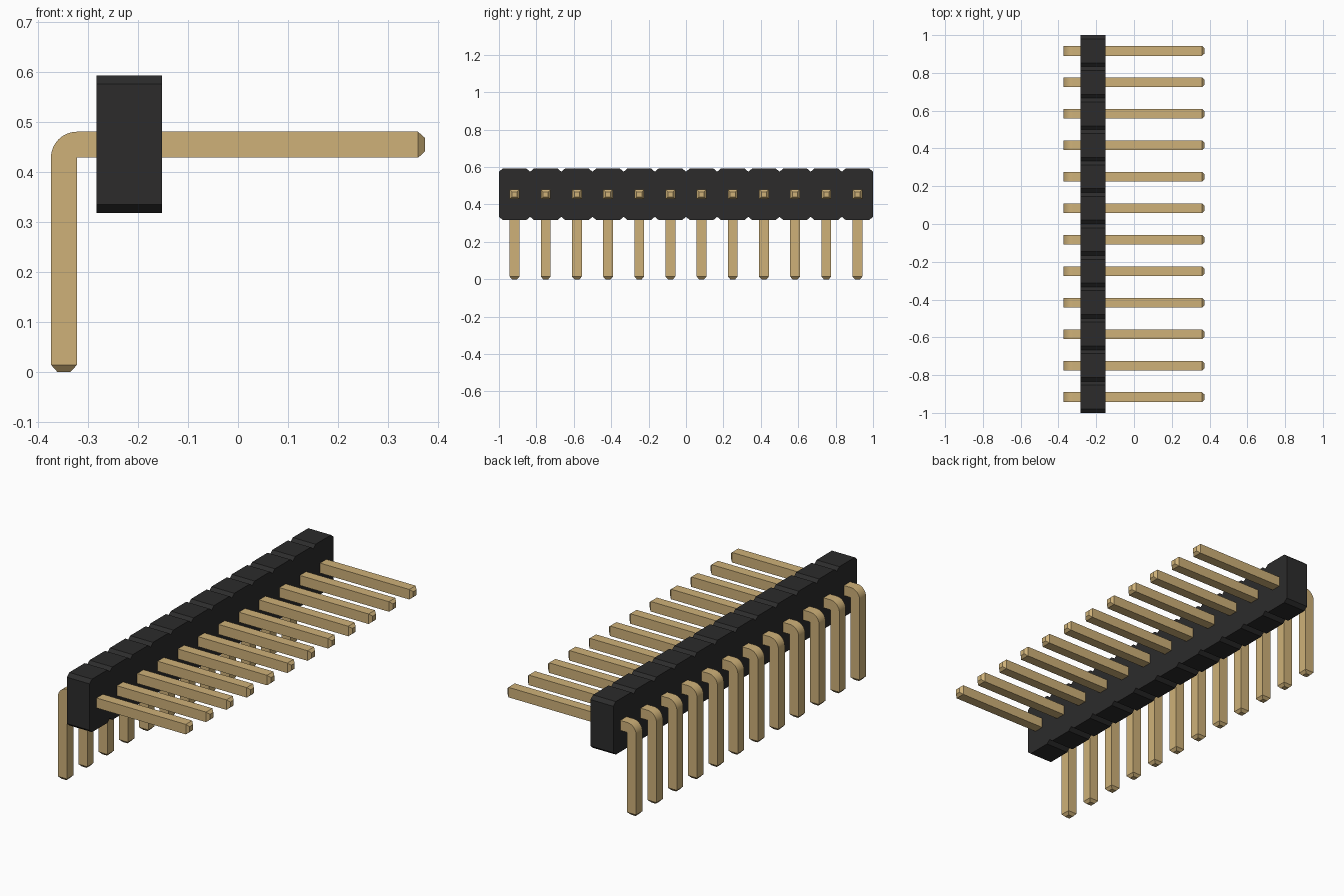
import bpy
import bmesh
import math
from mathutils import Vector

cube = bpy.data.objects.get("Cube")
if cube:
    bpy.data.objects.remove(cube, do_unlink=True)

COUNT = 12
PITCH = 2.0 / COUNT
HALF = 0.026              # half thickness of a pin
LEG_X, ARM_Z = -0.348, 0.454   # centre lines of the pin's two straights
TIP_X = 0.374


def material(name, rgb, metallic=0.0):
    mat = bpy.data.materials.new(name)
    mat.use_nodes = True
    mat.diffuse_color = (*rgb, 1)
    bsdf = mat.node_tree.nodes["Principled BSDF"]
    bsdf.inputs["Base Color"].default_value = (*rgb, 1)
    bsdf.inputs["Roughness"].default_value = 0.6
    bsdf.inputs["Metallic"].default_value = metallic
    return mat


def make_mesh(name, bm, mat):
    bmesh.ops.remove_doubles(bm, verts=bm.verts, dist=1e-5)
    bmesh.ops.recalc_face_normals(bm, faces=bm.faces)
    mesh = bpy.data.meshes.new(name)
    bm.to_mesh(mesh)
    bm.free()
    mesh.materials.append(mat)
    return mesh


def add_object(name, mesh, y=0.0):
    obj = bpy.data.objects.new(name, mesh)
    obj.location.y = y
    bpy.context.collection.objects.link(obj)
    return obj


black = material("black plastic", (0.025, 0.0245, 0.0245))
gold = material("gold metal", (0.62, 0.44, 0.19))

# Housing: scalloped outline with chamfered corners on every segment
X0, X1, Z0, Z1 = -0.283, -0.152, 0.317, 0.592
CY, CZ = 0.02, 0.017
top, bottom = [], []
for i in range(COUNT):
    a = -1 + i * PITCH
    b = a + PITCH
    for y, inset in ((a, CZ), (a + CY, 0), (b - CY, 0), (b, CZ)):
        if i and y == a:      # shared notch point already placed
            continue
        top.append((X0, y, Z1 - inset))
        bottom.append((X0, y, Z0 + inset))
bm = bmesh.new()
cap = bm.faces.new([bm.verts.new(p) for p in top + bottom[::-1]])
ext = bmesh.ops.extrude_face_region(bm, geom=[cap], use_keep_orig=True)
moved = [v for v in ext["geom"] if isinstance(v, bmesh.types.BMVert)]
bmesh.ops.translate(bm, verts=moved, vec=(X1 - X0, 0, 0))
add_object("housing", make_mesh("housing", bm, black))

# Pin: square section swept along a right-angle bend with tapered tips.
# Each station holds a centre, an in-plane cross direction and a half size.
leg_dir, arm_dir = Vector((-1, 0, 0)), Vector((0, 0, 1))
stations = [(Vector((LEG_X, 0, 0)), leg_dir, 0.0135),
            (Vector((LEG_X, 0, 0.014)), leg_dir, HALF)]
pivot = Vector((LEG_X + HALF, 0, ARM_Z - HALF))
STEPS = 12
for k in range(STEPS + 1):
    t = math.pi / 2 * k / STEPS
    d = Vector((-math.cos(t), 0, math.sin(t)))
    stations.append((pivot + d * HALF, d, HALF))
stations += [(Vector((TIP_X - 0.014, 0, ARM_Z)), arm_dir, HALF),
             (Vector((TIP_X, 0, ARM_Z)), arm_dir, 0.0135)]

bm = bmesh.new()
side = Vector((0, 1, 0))
rings = []
for c, d, h in stations:
    rings.append([bm.verts.new(c + d * h * u + side * h * v)
                  for u, v in ((1, 1), (1, -1), (-1, -1), (-1, 1))])
for r, s in zip(rings, rings[1:]):
    for j in range(4):
        n = (j + 1) % 4
        # the inner side of the bend is a sharp corner, so skip empty faces
        if (r[j].co - s[j].co).length < 1e-5 and (r[n].co - s[n].co).length < 1e-5:
            continue
        bm.faces.new((r[j], r[n], s[n], s[j]))
bm.faces.new(rings[0])
bm.faces.new(rings[-1])
pin_mesh = make_mesh("pin", bm, gold)

# Row of pins sharing one mesh
pins = [add_object(f"pin_{i + 1:02d}", pin_mesh, -1 + (i + 0.5) * PITCH)
        for i in range(COUNT)]

# Smooth the bend while keeping the edges crisp
bpy.ops.object.select_all(action='DESELECT')
pins[0].select_set(True)
bpy.context.view_layer.objects.active = pins[0]
bpy.ops.object.shade_smooth_by_angle(angle=math.radians(25))
